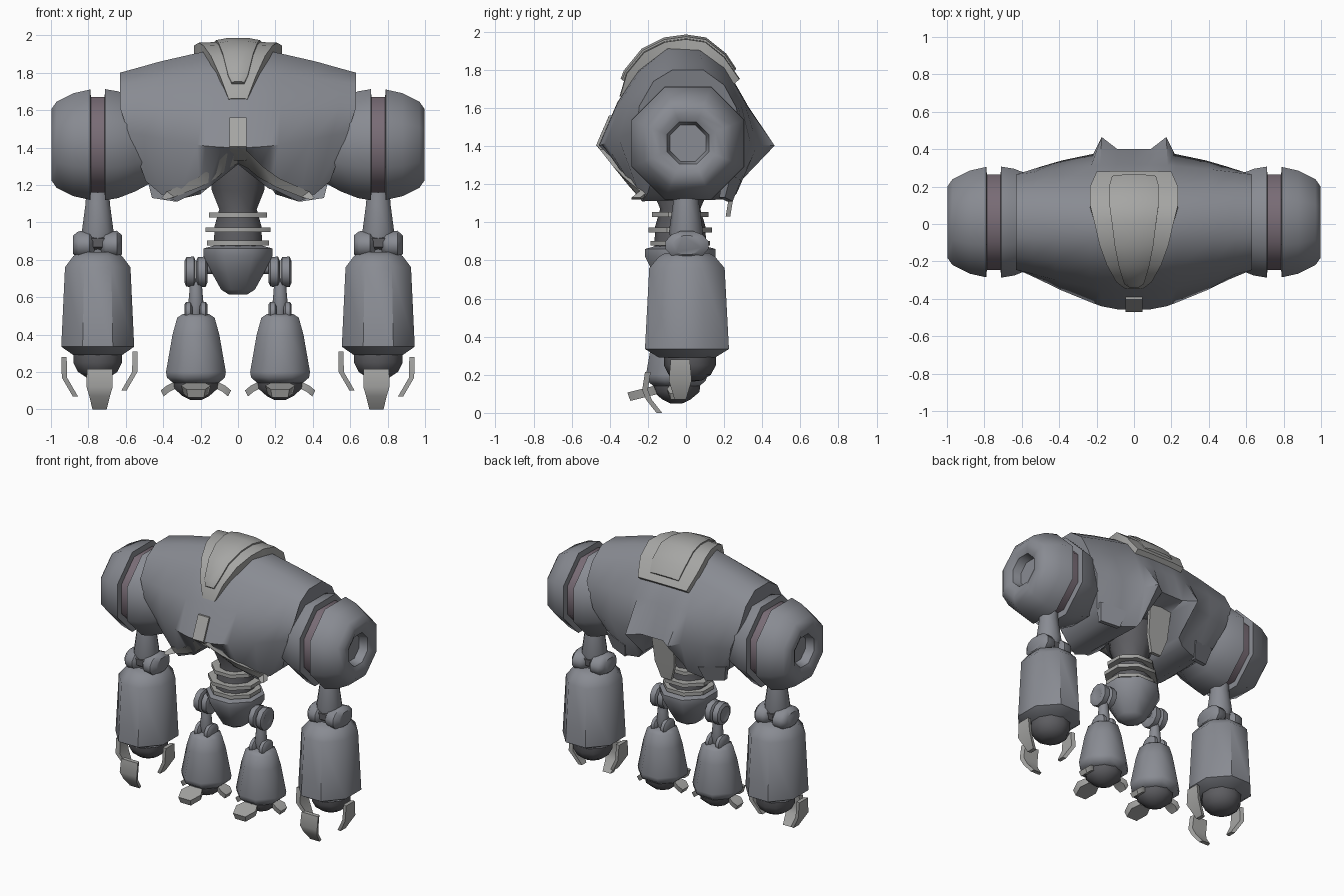
import bpy, bmesh
from math import sin, cos, pi
from mathutils import Vector
from mathutils.bvhtree import BVHTree

if "Cube" in bpy.data.objects:
    bpy.data.objects.remove(bpy.data.objects["Cube"])


def material(name, rgb):
    m = bpy.data.materials.new(name)
    m.diffuse_color = (*rgb, 1)
    m.use_nodes = True
    m.node_tree.nodes["Principled BSDF"].inputs["Base Color"].default_value = m.diffuse_color
    return m


BODY = material("body_grey", (0.25, 0.26, 0.29))
TRIM = material("trim_grey", (0.38, 0.38, 0.37))
DARK = material("dark_grey", (0.11, 0.11, 0.12))
BAND = material("band_mauve", (0.19, 0.15, 0.18))


def loft(name, rings, mat=BODY):
    """Skin a list of equal-length point rings and cap both ends."""
    bm = bmesh.new()
    rows = [[bm.verts.new(p) for p in r] for r in rings]
    n = len(rows[0])
    for a, b in zip(rows, rows[1:]):
        for i in range(n):
            j = (i + 1) % n
            bm.faces.new((a[i], a[j], b[j], b[i]))
    bm.faces.new(rows[0])
    bm.faces.new(rows[-1])
    bmesh.ops.recalc_face_normals(bm, faces=bm.faces)
    me = bpy.data.meshes.new(name)
    bm.to_mesh(me)
    bm.free()
    ob = bpy.data.objects.new(name, me)
    bpy.context.collection.objects.link(ob)
    me.materials.append(mat)
    return ob


def lathe(name, prof, loc, n=8, axis='Z', mat=BODY, sy=1.0, sgn=1):
    """Revolve (radius, height) points; radius is measured to the flats."""
    rings = []
    for r, h in prof:
        r /= cos(pi / n)
        ring = []
        for k in range(n):
            a = 2 * pi * (k + 0.5) / n
            u, v = r * cos(a), r * sin(a)
            p = (u, v * sy, h) if axis == 'Z' else (h * sgn, u * sy, v)
            ring.append(Vector(loc) + Vector(p))
        rings.append(ring)
    return loft(name, rings, mat)


def claw(name, centre, angle, path, tr, tz):
    """Bent tapering bar; path is (radius, z, half width)."""
    d, e = Vector((cos(angle), sin(angle), 0)), Vector((-sin(angle), cos(angle), 0))
    t = d * tr + Vector((0, 0, tz))
    rings = []
    for r, z, w in path:
        c = Vector((centre[0], centre[1], z)) + d * r
        rings.append([c + t + e * w, c + t - e * w, c - t - e * w * 0.85, c - t + e * w * 0.85])
    loft(name, rings, TRIM)


# Torso: blend a centre section into an end section, (y, z) from front bottom over the top
mid = [(-.29, 1.13), (-.46, 1.40), (-.36, 1.63), (-.25, 1.80), (-.10, 1.925),
       (.07, 1.925), (.20, 1.83), (.32, 1.62), (.37, 1.40), (.28, 1.15)]
end = [(-.18, 1.22), (-.26, 1.48), (-.245, 1.61), (-.17, 1.74), (-.07, 1.80),
       (.09, 1.80), (.20, 1.72), (.265, 1.60), (.285, 1.42), (.20, 1.22)]
# x, blend, front bottom z, back bottom z, rear fin y
stations = [(0, 0, 1.31, 1.37, .40), (.09, .02, 1.24, 1.36, .40), (.18, .1, 1.18, 1.20, .465),
            (.23, .18, 1.17, 1.15, .375), (.42, .53, 1.11, 1.12, .34), (.54, .8, 1.15, 1.16, .31),
            (.63, 1, 1.22, 1.22, .285)]
rings = []
for s, st in [(-1, q) for q in stations[:0:-1]] + [(1, q) for q in stations]:
    x, w, zf, zb, yfin = st
    ring = []
    for i, (m, e) in enumerate(zip(mid, end)):
        y, z = m[0] + (e[0] - m[0]) * w, m[1] + (e[1] - m[1]) * w
        if i == 0:
            z = zf
        if i == 9:
            z = zb
        if i == 8:
            y = yfin
        ring.append((s * (x - max(0, 1.6 - z) * 0.36 * w), y, z))
    rings.append(ring)
torso = loft("torso", rings)
tree = BVHTree.FromPolygons([v.co for v in torso.data.vertices],
                            [p.vertices[:] for p in torso.data.polygons])


def on_chest(x, z, off):
    hit = tree.ray_cast(Vector((x, -2, z)), Vector((0, 1, 0)))[0]
    return Vector((x, (hit.y if hit else -.27) - off, z))


# Chest trim: central stem and two branches laid on the chest surface
def chest_strip(name, pairs):
    loft(name, [[on_chest(*a, .015), on_chest(*b, .015), on_chest(*b, -.03), on_chest(*a, -.03)]
                for a, b in pairs], TRIM)


chest_strip("chest_trim_stem", [((-.045, z), (.045, z)) for z in (1.56, 1.48, 1.405, 1.33)])
for s in (-1, 1):
    chest_strip("chest_trim_branch", [((0, 1.405), (0, 1.315)), ((s * .05, 1.38), (s * .05, 1.29)),
                                      ((s * .13, 1.30), (s * .11, 1.24)), ((s * .22, 1.235), (s * .20, 1.19)),
                                      ((s * .38, 1.165), (s * .34, 1.135)), ((s * .41, 1.13), (s * .39, 1.12))])
    # Lower skirt plates behind the branches
    loft("skirt_plate", [[(s * .30, y - .02, 1.22), (s * .30, y + .02, 1.22), (s * .49, y * .8 + .02, 1.25),
                          (s * .49, y * .8 - .02, 1.25)] if k == 0 else
                         [(s * .33, y * .85 - .015, 1.11), (s * .33, y * .85 + .015, 1.11),
                          (s * .46, y * .7 + .015, 1.13), (s * .46, y * .7 - .015, 1.13)]
                         for y in (.27,) for k in (0, 1)])
loft("tail_plate", [[(-w, y - .012, z), (w, y - .012, z), (w, y + .012, z), (-w, y + .012, z)]
                    for w, y, z in ((.09, .27, 1.38), (.08, .24, 1.15), (.04, .22, 1.03))], TRIM)


# Collar: curved plate over the top with a raised inner panel; points are (half width, y, z)
arc = [(.05, -.345, 1.66), (.095, -.31, 1.78), (.145, -.22, 1.89), (.185, -.11, 1.945), (.21, 0, 1.96),
       (.235, .10, 1.945), (.235, .20, 1.865), (.20, .28, 1.75)]


def collar(name, pts, k, wk, crown):
    rings = []
    for w, y, z in pts:
        w *= wk
        rings.append([(x, y * q, 1.5 + (z - 1.5) * q) for x, q in
                      ((-w, k - .16), (-w, k), (-w * .5, k + crown), (w * .5, k + crown),
                       (w, k), (w, k - .16))])
    loft(name, rings, TRIM)


collar("collar_plate", arc, 1.0, 1.0, .01)
inner = [(.06, -.325, 1.74)] + arc[1:7] + [(.21, .25, 1.79)]
collar("collar_panel", inner, 1.03, .56, .025)

# Waist core, rings and pelvis
lathe("waist_core", [(.16, 1.34), (.14, 1.17), (.10, 1.07), (.125, .98), (.13, .86)], (0, -.03, 0), 10, mat=DARK)
for z, r in ((1.04, .155), (.96, .175), (.89, .165)):
    lathe("waist_ring", [(r - .03, z - .013), (r, z - .013), (r, z + .013), (r - .03, z + .013)],
          (0, -.03, 0), 8, mat=TRIM, sy=.95)
lathe("pelvis", [(.13, .875), (.185, .86), (.185, .82), (.14, .73), (.09, .64), (.05, .615)], (0, -.03, 0), 8)

for s in (-1, 1):
    # Shoulder drum: inner half, mauve band, outer half with an octagonal socket
    sh = (0, .01, 1.415)
    lathe("shoulder_inner", [(.18, .42), (.25, .55), (.285, .64), (.297, .71), (.24, .715)], sh, 8, 'X', sgn=s)
    lathe("shoulder_band", [(.255, .69), (.255, .81)], sh, 8, 'X', BAND, sgn=s)
    lathe("shoulder_outer", [(.24, .785), (.295, .79), (.275, .88), (.23, .97), (.19, .998), (.145, .998),
                             (.11, .98), (.095, .92)], sh, 8, 'X', sgn=s)
    # Upper arm and elbow
    ax = s * .75
    lathe("upper_arm", [(.06, 1.2), (.065, 1.1), (.085, .95), (.06, .84)], (ax, 0, 0), 10)
    for t in (-1, 1):
        lathe("elbow_disc", [(.05, -.058), (.072, -.03), (.075, .03), (.05, .058)],
              (ax + t * .073, .005, .88), 12, 'X', sy=1.5)
    lathe("elbow_pin", [(.055, -.04), (.055, .04)], (ax, 0, .89), 8, 'X', DARK, sy=1.5)
    # Forearm, hand and three claws
    lathe("forearm", [(.10, .84), (.13, .82), (.175, .76), (.195, .335), (.13, .29)], (ax, .005, 0), 8, sy=1.13)
    lathe("hand", [(.13, .31), (.13, .25), (.105, .2), (.06, .17), (.02, .165)], (ax, .02, 0), 10, mat=DARK)
    hc = (s * .74, -.03)
    side = [(.19, .30, .05), (.188, .19, .06), (.13, .09, .03)]
    claw("claw_outer", hc, 0, [(r, z - (.02 if s > 0 else -.01), w) for r, z, w in side], .014, 0)
    claw("claw_inner", hc, pi, [(r, z - (.02 if s < 0 else -.01), w) for r, z, w in side], .014, 0)
    claw("claw_front", hc, -pi / 2, [(.17, .215, .068), (.185, .12, .07), (.165, .07, .055), (.11, .0, .038)], .015, 0)
    # Hip joint and thigh
    lx, ly = s * .225, -.05
    lathe("hip_peg", [(.03, .08), (.03, .2)], (0, ly, .755), 8, 'X', sgn=s)
    for t in (-1, 1):
        lathe("hip_disc", [(.035, -.022), (.055, -.03), (.075, -.02), (.078, .02), (.055, .03), (.035, .022)],
              (lx + t * .031, ly, .735), 10, 'X')
    lathe("thigh", [(.03, .70), (.035, .63), (.042, .55), (.03, .5)], (lx, ly, 0), 10)
    # Knee, shin and foot
    for t in (-1, 1):
        lathe("knee_disc", [(.04, -.022), (.055, -.012), (.055, .012), (.04, .022)],
              (lx + t * .04, ly, .52), 12, 'X', sy=1.2)
    lathe("shin", [(.07, .51), (.10, .49), (.125, .40), (.16, .2), (.155, .17), (.12, .14)], (lx, ly, 0), 8)
    lathe("foot", [(.12, .16), (.115, .11), (.07, .07), (.03, .05)], (lx, ly, 0), 10, mat=DARK)
    for a in (0, pi):
        claw("toe_side", (lx, ly), a, [(.11, .13, .035), (.15, .11, .05), (.18, .085, .035)], .008, .016)
    claw("toe_front", (lx, ly), -pi / 2, [(.11, .12, .05), (.17, .105, .08), (.25, .085, .05)], .008, .022)

# Smooth shading that keeps hard edges
for ob in bpy.context.scene.objects:
    ob.select_set(True)
bpy.context.view_layer.objects.active = torso
bpy.ops.object.shade_smooth_by_angle(angle=0.8)
